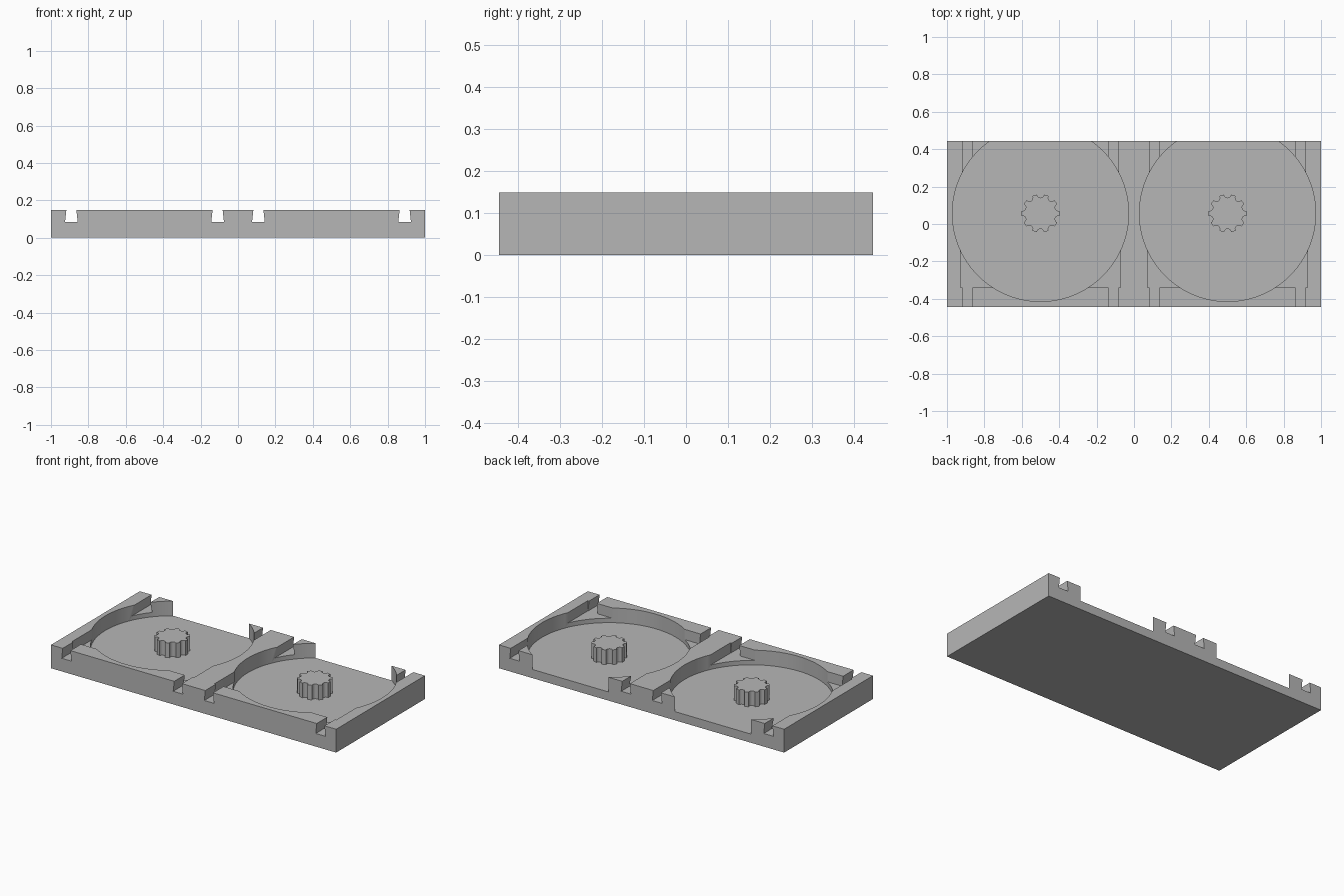
import bpy, bmesh, math
from mathutils import Matrix

cube = bpy.data.objects.get("Cube")
if cube:
    bpy.data.objects.remove(cube, do_unlink=True)

HALF_Y, HEIGHT = 0.445, 0.148
FLOOR, LEDGE = 0.055, 0.083
CENTRE_Y, RADIUS = 0.057, 0.471

grey = bpy.data.materials.new("plain grey")
grey.use_nodes = True
grey.diffuse_color = (0.47, 0.47, 0.47, 1)
grey.node_tree.nodes["Principled BSDF"].inputs["Base Color"].default_value = grey.diffuse_color


def prism(name, points, length, matrix=Matrix()):
    """Extrude a flat outline along its local z, then place it."""
    bm = bmesh.new()
    face = bm.faces.new([bm.verts.new((x, y, 0)) for x, y in points])
    top = bmesh.ops.extrude_face_region(bm, geom=[face])["geom"]
    bmesh.ops.translate(bm, vec=(0, 0, length),
                        verts=[v for v in top if isinstance(v, bmesh.types.BMVert)])
    bm.transform(matrix)
    bmesh.ops.recalc_face_normals(bm, faces=bm.faces)
    mesh = bpy.data.meshes.new(name)
    bm.to_mesh(mesh)
    bm.free()
    mesh.materials.append(grey)
    obj = bpy.data.objects.new(name, mesh)
    bpy.context.collection.objects.link(obj)
    return obj


def rectangle(x0, x1, y0, y1):
    return [(x0, y0), (x1, y0), (x1, y1), (x0, y1)]


def circle(radius, sides):
    steps = [math.tau * i / sides for i in range(sides)]
    return [(radius * math.cos(a), radius * math.sin(a)) for a in steps]


def select_only(obj):
    bpy.ops.object.select_all(action='DESELECT')
    obj.select_set(True)
    bpy.context.view_layer.objects.active = obj


def cut(target, cutter):
    cutter.hide_render = True
    mod = target.modifiers.new("cut", 'BOOLEAN')
    mod.operation = 'DIFFERENCE'
    mod.solver = 'EXACT'
    mod.object = cutter
    select_only(target)
    bpy.ops.object.modifier_apply(modifier=mod.name)
    bpy.data.objects.remove(cutter, do_unlink=True)


def hub_outline(teeth=10, outer=0.102, scallop=0.019):
    """Round hub with concave flutes between its teeth."""
    points = []
    pitch = math.tau / teeth
    half_tooth = pitch / 2 - 2 * math.asin(scallop / (2 * outer))
    for i in range(teeth):
        a = i * pitch
        for t in (-1, 0, 1):
            points.append((outer * math.cos(a + t * half_tooth),
                           outer * math.sin(a + t * half_tooth)))
        b = a + pitch / 2
        for k in range(1, 6):
            c = b + math.pi - math.pi / 2 * (k - 3) / 3
            c = b + math.pi + (k - 3) * math.radians(28)
            points.append((outer * math.cos(b) + scallop * math.cos(c),
                           outer * math.sin(b) + scallop * math.sin(c)))
        # Run the flute from this tooth to the next
        points[-5:] = sorted(points[-5:], key=lambda p: (math.atan2(p[1], p[0]) - a + 0.1) % math.tau)
    return points


# Tray block
tray = prism("tray_body", rectangle(-1, 1, -HALF_Y, HALF_Y), HEIGHT)

# Dovetail slot profile, along the depth
slot = [(-0.034, LEDGE), (0.034, LEDGE), (0.0268, HEIGHT), (0.0268, 0.2), (-0.0268, 0.2), (-0.0268, HEIGHT)]
along_y = Matrix.Translation((0, 0.6, 0)) @ Matrix.Rotation(math.pi / 2, 4, 'X')

for cx in (-0.5, 0.5):
    # Guide slots on both sides of the bay
    for side in (-1, 1):
        place = Matrix.Translation((cx + side * 0.391, 0, 0)) @ along_y
        cut(tray, prism("slot_cutter", slot, 1.2, place))
    # Shallow front ledge
    cut(tray, prism("ledge_cutter", rectangle(cx - 0.427, cx + 0.427, -0.34, CENTRE_Y), 0.2,
                    Matrix.Translation((0, 0, LEDGE))))
    # Round pocket, open at the back
    cut(tray, prism("pocket_cutter", circle(RADIUS, 96), 0.2,
                    Matrix.Translation((cx, CENTRE_Y, FLOOR))))

# Fluted hubs
hubs = [prism(name, hub_outline(), HEIGHT - FLOOR + 0.005,
              Matrix.Translation((cx, CENTRE_Y, FLOOR - 0.005)))
        for name, cx in (("right_hub", -0.5), ("left_hub", 0.5))]

for obj in [tray] + hubs:
    select_only(obj)
    bpy.ops.object.shade_smooth_by_angle(angle=math.radians(30))
